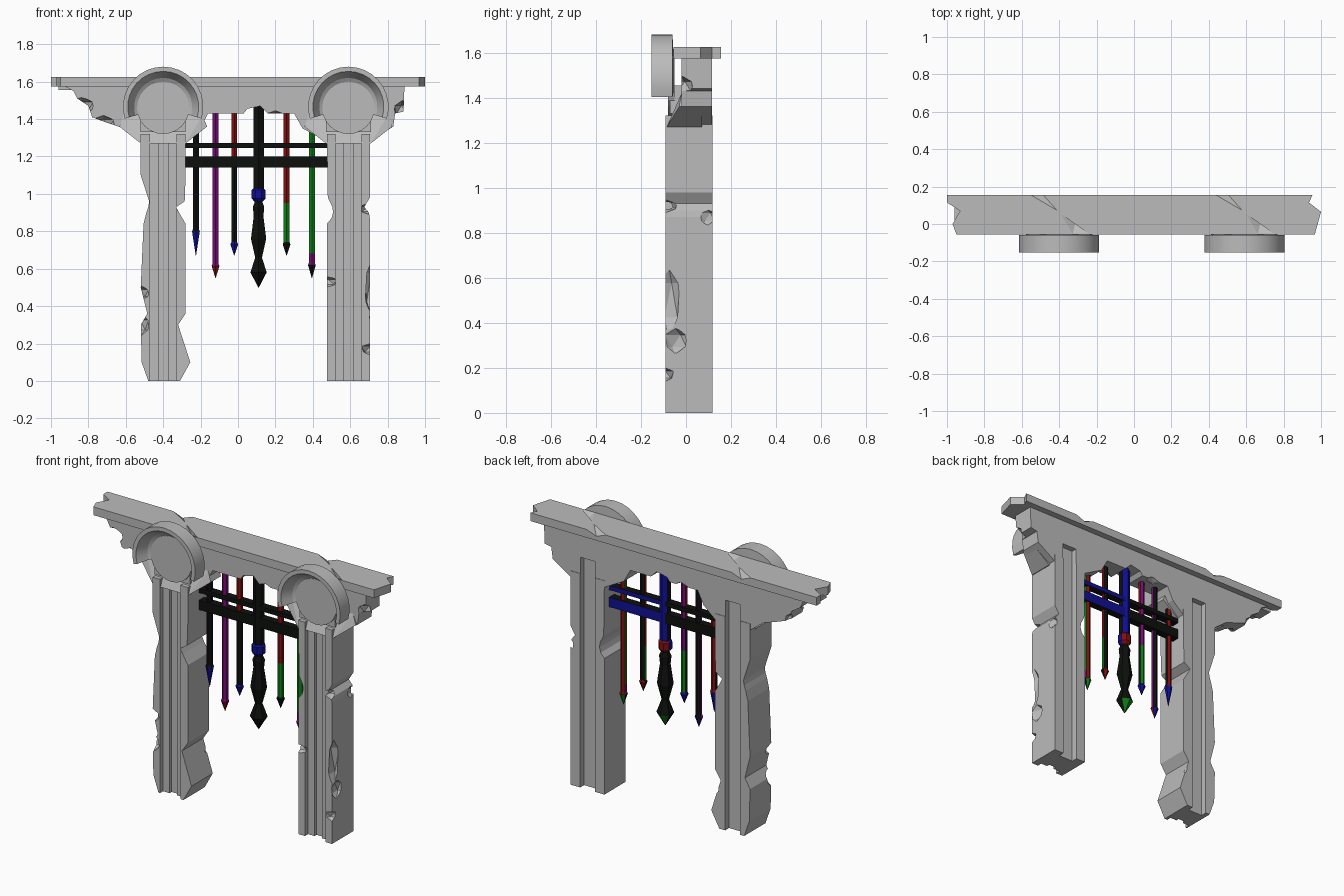
import bpy, bmesh, math
from mathutils import Vector, Matrix

if "Cube" in bpy.data.objects:
    bpy.data.objects.remove(bpy.data.objects["Cube"])


def material(name, rgb):
    m = bpy.data.materials.new(name)
    m.use_nodes = True
    m.diffuse_color = (*rgb, 1)
    m.node_tree.nodes["Principled BSDF"].inputs["Base Color"].default_value = (*rgb, 1)
    return m


STONE = material("stone", (0.5, 0.5, 0.5))
METAL = {
    "black": material("black iron", (0.004, 0.005, 0.004)),
    "blue": material("dark blue", (0.005, 0.005, 0.3)),
    "red": material("dark red", (0.22, 0.005, 0.005)),
    "green": material("dark green", (0.005, 0.22, 0.008)),
    "purple": material("purple", (0.18, 0.004, 0.18)),
}
ORDER = list(METAL)


def finish(name, bm, mats=(STONE,)):
    bmesh.ops.recalc_face_normals(bm, faces=bm.faces)
    me = bpy.data.meshes.new(name)
    bm.to_mesh(me)
    bm.free()
    for m in mats:
        me.materials.append(m)
    ob = bpy.data.objects.new(name, me)
    bpy.context.collection.objects.link(ob)
    return ob


def loft(name, rings, mats=(STONE,), paint=None):
    """Skin a list of equal-length point rings and cap both ends."""
    bm = bmesh.new()
    loops = [[bm.verts.new(p) for p in ring] for ring in rings]
    n = len(loops[0])
    for a, b in zip(loops, loops[1:]):
        for i in range(n):
            j = (i + 1) % n
            bm.faces.new((a[i], a[j], b[j], b[i]))
    bm.faces.new(loops[0])
    bm.faces.new(loops[-1])
    bmesh.ops.recalc_face_normals(bm, faces=bm.faces)
    bm.normal_update()
    if paint:
        for f in bm.faces:
            f.material_index = ORDER.index(paint(f.calc_center_median(), f.normal))
    return finish(name, bm, mats)


def box(name, lo, hi, mats=(STONE,), paint=None):
    ring = [(lo[0], lo[1]), (hi[0], lo[1]), (hi[0], hi[1]), (lo[0], hi[1])]
    return loft(name, [[(x, y, z) for x, y in ring] for z in (lo[2], hi[2])], mats, paint)


def hull(name, points):
    bm = bmesh.new()
    for p in points:
        bm.verts.new(p)
    bmesh.ops.convex_hull(bm, input=bm.verts)
    return finish(name, bm)


def chip(centre, size, turn=0.4):
    """Rough low-poly lump used to knock stone away."""
    bm = bmesh.new()
    bmesh.ops.create_icosphere(bm, subdivisions=1, radius=1)
    bm.transform(Matrix.Translation(centre) @ Matrix.Rotation(turn, 4, "Z") @ Matrix.Diagonal((*size, 1)))
    return finish("chip_cutter", bm)


def cut(ob, cutters):
    for c in cutters:
        mod = ob.modifiers.new("cut", "BOOLEAN")
        mod.operation, mod.solver, mod.object = "DIFFERENCE", "EXACT", c
        bpy.context.view_layer.objects.active = ob
        bpy.ops.object.modifier_apply(modifier=mod.name)
        bpy.data.objects.remove(c)


CENTRES = {"right": -0.4, "left": 0.59}


def back_channel(cx):
    return box("channel_cutter", (cx - 0.05, 0.08, -0.1), (cx + 0.05, 0.2, 1.42))


# Worn pillars: height, then the two edges in x
EDGES = {
    "right": [(0, -.48, -.31), (.1, -.515, -.255), (.3, -.52, -.32), (.36, -.485, -.28), (.5, -.52, -.28),
              (.84, -.505, -.28), (.9, -.49, -.315), (.93, -.48, -.33), (.96, -.475, -.285), (1.1, -.52, -.28),
              (1.32, -.52, -.28)],
    "left": [(0, .475, .705), (.84, .475, .705), (.87, .5, .705), (.9, .508, .7), (.93, .505, .675),
             (.98, .48, .705), (1.32, .475, .705)],
}
CHIPS = {
    "right": [((-.52, -.09, .47), (.05, .05, .04)), ((-.52, -.09, .3), (.05, .05, .06)),
              ((-.26, -.1, .27), (.05, .06, .1)), ((-.27, -.09, .92), (.07, .06, .03)),
              ((-.28, .12, .25), (.03, .04, .05))],
    "left": [((.72, -.08, .5), (.045, .06, .17)), ((.71, -.05, .32), (.03, .07, .06)),
             ((.71, -.1, .17), (.06, .05, .035)), ((.48, -.1, .53), (.06, .04, .03)),
             ((.7, -.09, .92), (.06, .06, .03)), ((.71, .09, .87), (.02, .05, .04))],
}
for side, cx in CENTRES.items():
    rings = []
    for z, a, b in EDGES[side]:
        front = [(cx - .07, -.09), (cx - .07, -.06), (cx - .025, -.06), (cx - .025, -.04),
                 (cx + .025, -.04), (cx + .025, -.06), (cx + .07, -.06), (cx + .07, -.09)]
        rings.append([(x, y, z) for x, y in [(a, -.09)] + front + [(b, -.09), (b, .118), (a, .118)]])
    pillar = loft(side + "_pillar", rings)
    cut(pillar, [back_channel(cx)] + [chip(*c) for c in CHIPS[side]])

    # Flared capital and its upper block
    hull(side + "_capital", [(cx + s * w, y, z) for s in (-1, 1) for w, y, z in
                             ((.12, -.085, 1.27), (.12, .07, 1.27), (.235, -.03, 1.36),
                              (.235, .07, 1.36), (.21, -.02, 1.42), (.21, .07, 1.42))])
    box(side + "_capital_block", (cx - .12, -.07, 1.33), (cx + .12, 0, 1.455))

    # Round boss
    bm = bmesh.new()
    bmesh.ops.create_cone(bm, cap_ends=True, segments=24, radius1=.14, radius2=.14, depth=.03)
    bm.transform(Matrix.Translation((cx, -.066, 1.46)) @ Matrix.Rotation(math.pi / 2, 4, "X"))
    finish(side + "_boss", bm)

    # Hollow hood arching over the boss
    section = [(.12, -.055), (.215, -.06), (.215, -.153), (.19, -.153), (.172, -.12), (.155, -.09), (.13, -.075)]
    arc = [math.radians(-17 + 214 * i / 18) for i in range(19)]
    hood = loft(side + "_hood", [[(cx + r * math.cos(t), y, 1.465 + r * math.sin(t)) for r, y in section]
                                 for t in arc])
    hood.select_set(True)
    bpy.context.view_layer.objects.active = hood
    bpy.ops.object.shade_smooth_by_angle(angle=math.radians(25))
    hood.select_set(False)

# Frieze with broken brackets
outline = [(-.93, 1.577), (-.88, 1.55), (-.86, 1.51), (-.80, 1.47), (-.78, 1.41), (-.7, 1.38), (-.61, 1.35),
           (-.52, 1.28), (-.28, 1.28), (-.2, 1.35), (-.16, 1.43), (.03, 1.43), (.05, 1.455), (.12, 1.47),
           (.16, 1.43), (.3, 1.43), (.345, 1.35), (.475, 1.28), (.705, 1.28), (.83, 1.36), (.84, 1.43),
           (.885, 1.44), (.89, 1.577)]
frieze = loft("frieze", [[(x, y, z) for x, z in outline] for y in (-.02, .115)])
cut(frieze, [back_channel(cx) for cx in CENTRES.values()] + [
    chip((-.84, -.03, 1.47), (.08, .06, .05)), chip((-.72, -.02, 1.38), (.07, .06, .04)),
    chip((-.8, .12, 1.41), (.05, .05, .05)), chip((.88, -.02, 1.45), (.05, .06, .05)),
    chip((-.05, .11, 1.42), (.05, .04, .03)), chip((.2, -.02, 1.42), (.05, .04, .025))])

# Top slab with snapped ends and cracks
plan = [(-.95, -.055), (.967, -.055), (1, .065), (.935, .115), (.955, .155), (-1, .155), (-1, .115),
        (-.93, .07), (-.97, 0)]
slab = loft("top_slab", [[(x, y, z) for x, y in plan] for z in (1.575, 1.626)])
cracks = []
for cx in CENTRES.values():
    for tri in (((-.17, .16), (-.01, .16), (0, .06)), ((0, .06), (.17, -.06), (.07, -.06))):
        (ax, ay), (bx, by), _ = tri
        low = (cx + (ax + bx) / 2, (ay + by) / 2, 1.6)
        cracks.append(hull("crack_cutter", [(cx + x, y, 1.63) for x, y in tri] + [low]))
cut(slab, cracks)
box("left_end_stub", (-.96, 0, 1.555), (-.86, .1, 1.58))

# Hanging ironwork
PAINTS = [METAL[k] for k in ORDER]
Y = 0.045


def rod(name, x, profile, front, back, sides=6):
    """Faceted rod from (height, radius) pairs; colours are (lowest height, colour) from the top down."""
    def paint(c, n):
        bands = back if n.y > 0.1 else front
        return next((col for z, col in bands if c.z >= z), bands[-1][1])
    rings = [[(x + r * math.cos(2 * math.pi * (i + .5) / sides), Y + r * math.sin(2 * math.pi * (i + .5) / sides), z)
              for i in range(sides)] for z, r in profile]
    return loft(name, rings, PAINTS, paint)


SPEARS = [
    (-.225, .80, .67, [(.8, "black"), (0, "blue")], [(.8, "red"), (0, "blue")]),
    (-.12, .615, .55, [(.62, "purple"), (0, "red")], [(.62, "black"), (0, "blue")]),
    (-.02, .73, .67, [(1.2, "red"), (.75, "black"), (0, "blue")], [(1.0, "purple"), (.74, "green"), (0, "blue")]),
    (.26, .73, .67, [(.95, "red"), (.74, "green"), (0, "black")], [(.74, "black"), (0, "red")]),
    (.395, .62, .55, [(.68, "green"), (.62, "purple"), (0, "black")], [(.62, "red"), (0, "green")]),
]
for k, (x, neck, tip, front, back) in enumerate(SPEARS, 1):
    stops = [z for z in (1.2, 1.0, .95, .68) if z > neck + .03]
    rod(f"spear_{k}", x, [(1.44, .018)] + [(z, .018) for z in stops] +
        [(neck + .012, .018), (neck, .024), (tip, .001)], front, back)

# Large central spear with a round knop
rod("central_spear", .11, [(1.475, .032), (1.03, .032), (.96, .022), (.93, .035), (.88, .03), (.76, .047),
                           (.66, .021), (.58, .05), (.5, .002)],
    [(0, "black")], [(1.03, "blue"), (.6, "black"), (0, "green")])
rod("central_knop", .11, [(1.04, .02), (1.02, .04), (.975, .04), (.955, .02)], [(0, "blue")], [(0, "red")], 8)


def bar_paint(c, n):
    return "blue" if n.y > 0.5 and c.x > 0.11 else "black"


# Cross bars, each in two halves meeting at the central spear
for name, z0, z1 in (("lower_bar", 1.14, 1.2), ("upper_bar", 1.245, 1.272)):
    for half, x0, x1 in (("right", -.285, .11), ("left", .11, .48)):
        box(f"{name}_{half}", (x0, Y - .024, z0), (x1, Y + .024, z1), PAINTS, bar_paint)
